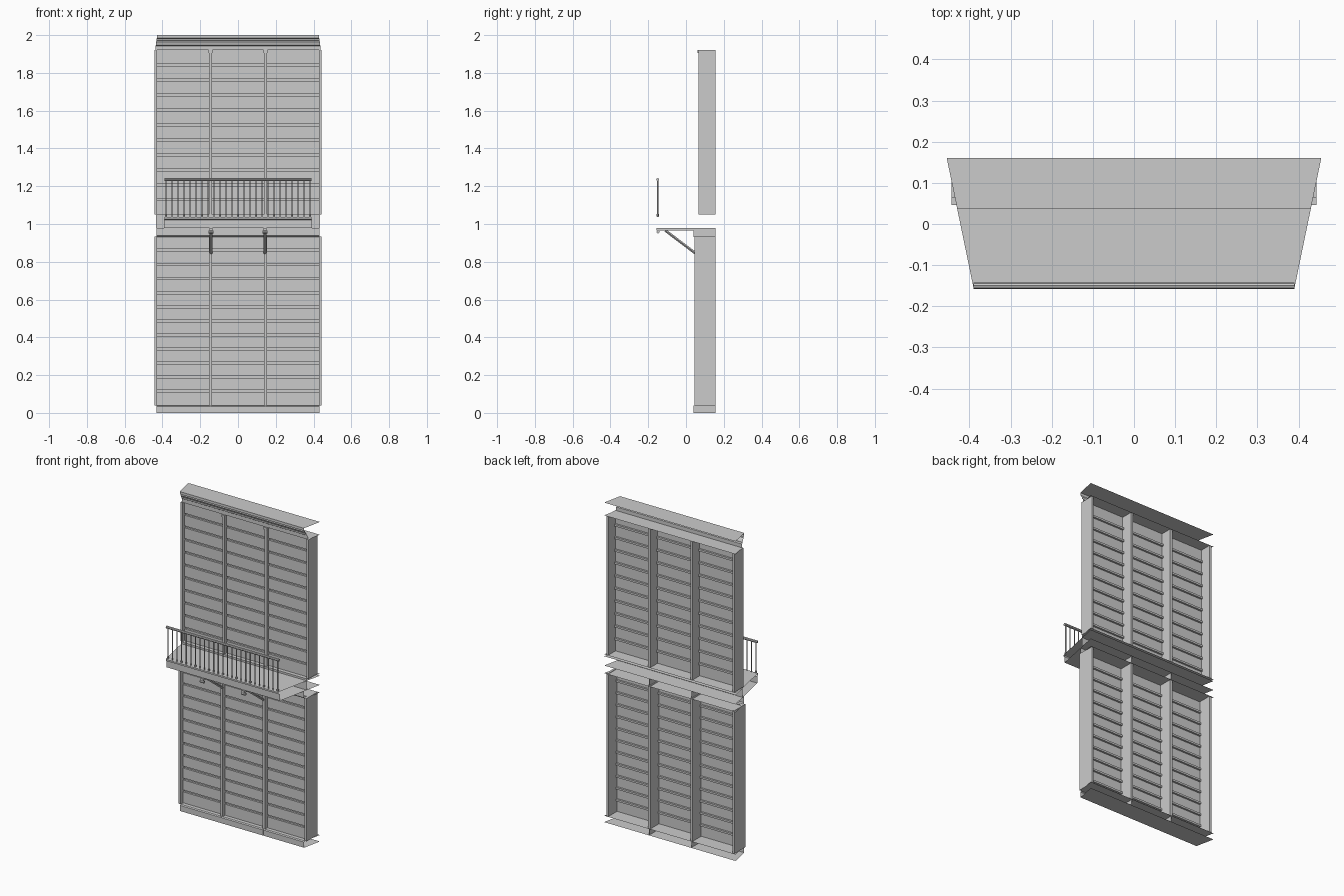
import bpy, bmesh, math
from mathutils import Vector

if "Cube" in bpy.data.objects:
    bpy.data.objects.remove(bpy.data.objects["Cube"])


def half_width(y):
    # mitred ends: module narrows towards the front
    return 0.39 + 0.2063 * (y + 0.155)


def finish(name, bm):
    me = bpy.data.meshes.new(name)
    bm.to_mesh(me)
    bm.free()
    ob = bpy.data.objects.new(name, me)
    bpy.context.collection.objects.link(ob)
    return ob


def sweep(name, profile, width=half_width):
    # open (y, z) profile stretched across x, ends left open
    bm = bmesh.new()
    rows = [[bm.verts.new((s * width(y), y, z)) for s in (-1, 1)] for y, z in profile]
    for a, b in zip(rows, rows[1:]):
        bm.faces.new((a[0], b[0], b[1], a[1]))
    return finish(name, bm)


def add_box(bm, x0, x1, y0, y1, z0, z1):
    r = bmesh.ops.create_cube(bm, size=1)
    for v in r["verts"]:
        v.co = Vector((x0 + (v.co.x + .5) * (x1 - x0),
                       y0 + (v.co.y + .5) * (y1 - y0),
                       z0 + (v.co.z + .5) * (z1 - z0)))


def add_rod(bm, a, b, r, n=8):
    a, b = Vector(a), Vector(b)
    rot = (b - a).to_track_quat('Z', 'Y').to_matrix().to_4x4()
    rot.translation = (a + b) / 2
    bmesh.ops.create_cone(bm, cap_ends=True, segments=n, radius1=r, radius2=r,
                          depth=(b - a).length, matrix=rot)


def siding(name, y, z0, z1, planks):
    # planks separated by square grooves
    step, g, d = (z1 - z0) / planks, 0.006, 0.012
    prof = [(y, z0)]
    for i in range(1, planks):
        z = z0 + i * step
        prof += [(y, z - g), (y + d, z - g), (y + d, z + g), (y, z + g)]
    prof.append((y, z1))
    sweep(name, prof, lambda y: 0.432)


def posts(name, y, z0, z1):
    # edge fins and intermediate mullions
    bm = bmesh.new()
    for s in (-1, 1):
        add_box(bm, *sorted((s * .429, s * .443)), y, .155, z0, z1)
        add_box(bm, *sorted((s * .138, s * .154)), y, .155, z0, z1)
    finish(name, bm)


B = 0.16
# lower storey
siding("lower_siding", .07, .04, .935, 12)
posts("lower_posts", .046, .04, .935)
sweep("base_plinth", [(B, 0), (.04, 0), (.04, .035), (.046, .04), (B, .04)])
sweep("lower_head_band", [(B, .932), (.046, .932), (.04, .938), (.04, .98), (B, .98)])
bm = bmesh.new()
for s in (-1, 1):
    for z0, z1 in ((0, .04), (.932, .98)):
        add_box(bm, s * .146 - .001, s * .146 + .001, .039, .155, z0, z1)
finish("band_dividers", bm)

# upper storey
siding("upper_siding", .084, 1.05, 1.92, 11)
posts("upper_posts", .065, 1.05, 1.92)
sweep("upper_sill", [(.06, .98), (.06, 1.05), (B, 1.05)])
bm = bmesh.new()
for s in (-1, 1):
    add_box(bm, s * .146 - .011, s * .146 + .011, .061, .08, 1.905, 1.92)
finish("mullion_caps", bm)

# cornice
sweep("cornice", [(B, 1.92), (.068, 1.92), (.068, 1.943), (.06, 1.948), (.06, 1.955),
                  (.052, 1.968), (.045, 1.972), (.045, 1.98), (.038, 1.984),
                  (.038, 2.0), (B, 2.0)])

# balcony floor
sweep("balcony_floor", [(B, .98), (-.145, .98), (-.145, 1.02), (-.158, 1.026),
                        (-.158, 1.036), (-.15, 1.038), (B, 1.038)])

# railing
bm = bmesh.new()
add_rod(bm, (-.39, -.15, 1.235), (.39, -.15, 1.235), .008)
finish("hand_rail", bm)
bm = bmesh.new()
n = 25
for i in range(n):
    x = -.38 + .76 * i / (n - 1)
    add_rod(bm, (x, -.15, 1.036), (x, -.15, 1.23), .0032, 6)
    if i % 3 == 0:
        add_rod(bm, (x, -.15, 1.04), (x, -.15, 1.052), .006, 6)
finish("balusters", bm)

# brackets below the balcony
for s, side in ((-1, "left"), (1, "right")):
    bm = bmesh.new()
    x = s * .143
    add_box(bm, x - .009, x + .009, -.155, .046, .966, .98)
    add_rod(bm, (x, -.11, .966), (x, .05, .845), .007, 4)
    add_rod(bm, (x - .014, -.148, .958), (x + .014, -.148, .958), .008)
    finish(side + "_bracket", bm)
